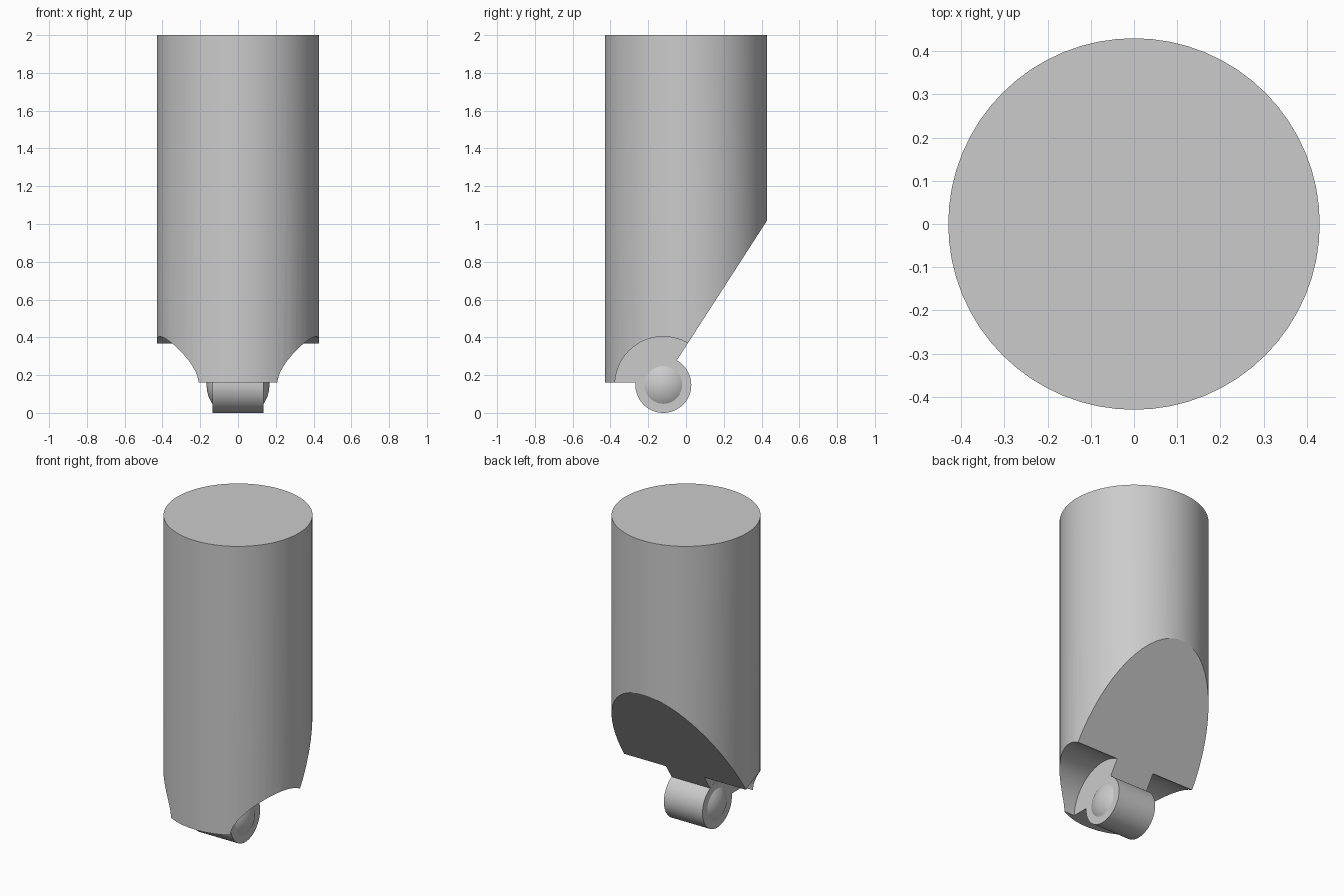
import bpy, bmesh, math
from mathutils import Matrix, Vector

cube = bpy.data.objects.get("Cube")
if cube:
    bpy.data.objects.remove(cube)

R, TOP, BASE = 0.43, 2.0, 0.16           # main body
PIVOT = Vector((0, -0.12, 0.148))        # hinge axis, along x
KNUCKLE_R, POCKET_R, HALF = 0.148, 0.256, 0.136
DOME_R, DOME_H = 0.1, 0.03

grey = bpy.data.materials.new("plain grey")
grey.use_nodes = True
colour = (0.6, 0.6, 0.6, 1)
grey.diffuse_color = colour
grey.node_tree.nodes["Principled BSDF"].inputs["Base Color"].default_value = colour


def finish(name, bm):
    bmesh.ops.recalc_face_normals(bm, faces=bm.faces)
    mesh = bpy.data.meshes.new(name)
    bm.to_mesh(mesh)
    bm.free()
    mesh.materials.append(grey)
    obj = bpy.data.objects.new(name, mesh)
    bpy.context.collection.objects.link(obj)
    return obj


def cylinder(name, radius, length, centre, along_x=False, sides=64):
    bm = bmesh.new()
    turn = Matrix.Rotation(math.pi / 2, 4, 'Y') if along_x else Matrix()
    bmesh.ops.create_cone(bm, cap_ends=True, segments=sides, radius1=radius,
                          radius2=radius, depth=length,
                          matrix=Matrix.Translation(centre) @ turn)
    return finish(name, bm)


def prism(name, profile, half_width):
    bm = bmesh.new()
    face = bm.faces.new([bm.verts.new((-half_width, y, z)) for y, z in profile])
    moved = bmesh.ops.extrude_face_region(bm, geom=[face])["geom"]
    verts = [g for g in moved if isinstance(g, bmesh.types.BMVert)]
    bmesh.ops.translate(bm, verts=verts, vec=(2 * half_width, 0, 0))
    return finish(name, bm)


def cut(obj, cutter):
    bpy.context.view_layer.objects.active = obj
    mod = obj.modifiers.new("cut", 'BOOLEAN')
    mod.operation, mod.solver, mod.object = 'DIFFERENCE', 'EXACT', cutter
    bpy.ops.object.modifier_apply(modifier=mod.name)
    bpy.data.objects.remove(cutter)


def dome(name, side):
    # Shallow spherical cap standing on one end of the knuckle
    ball = (DOME_R ** 2 + DOME_H ** 2) / (2 * DOME_H)
    bm = bmesh.new()
    turn = Matrix.Rotation(side * math.pi / 2, 4, 'Y')
    centre = PIVOT + Vector((side * (HALF + DOME_H - ball), 0, 0))
    bmesh.ops.create_uvsphere(bm, u_segments=48, v_segments=64, radius=ball,
                              matrix=Matrix.Translation(centre) @ turn)
    bmesh.ops.bisect_plane(bm, geom=bm.verts[:] + bm.edges[:] + bm.faces[:],
                           plane_co=(side * HALF, 0, 0), plane_no=(side, 0, 0),
                           clear_inner=True)
    rim = [e for e in bm.edges if e.is_boundary]
    bmesh.ops.contextual_create(bm, geom=rim)
    return finish(name, bm)


# Round body with a slanted back
body = cylinder("body", R, TOP - BASE, (0, 0, (TOP + BASE) / 2))
slope = 1.55
low, high = -0.2, 0.6
cut(body, prism("slant_cutter", [(low, 1.02 + slope * (low - R)),
                                 (high, 1.02 + slope * (high - R)),
                                 (high, -0.3), (low, -0.3)], 1))

# Round pockets either side of the hinge tongue
for side in (-1, 1):
    cut(body, cylinder("pocket_cutter", POCKET_R, 0.6,
                       PIVOT + Vector((side * (HALF - 0.001 + 0.3), 0, 0)), True))

# Hinge knuckle and its domed ends
parts = [body, cylinder("hinge_knuckle", KNUCKLE_R, 2 * HALF, PIVOT, True),
         dome("left_dome", 1), dome("right_dome", -1)]

for obj in parts:
    bpy.ops.object.select_all(action='DESELECT')
    obj.select_set(True)
    bpy.context.view_layer.objects.active = obj
    bpy.ops.object.shade_smooth_by_angle(angle=math.radians(30))
